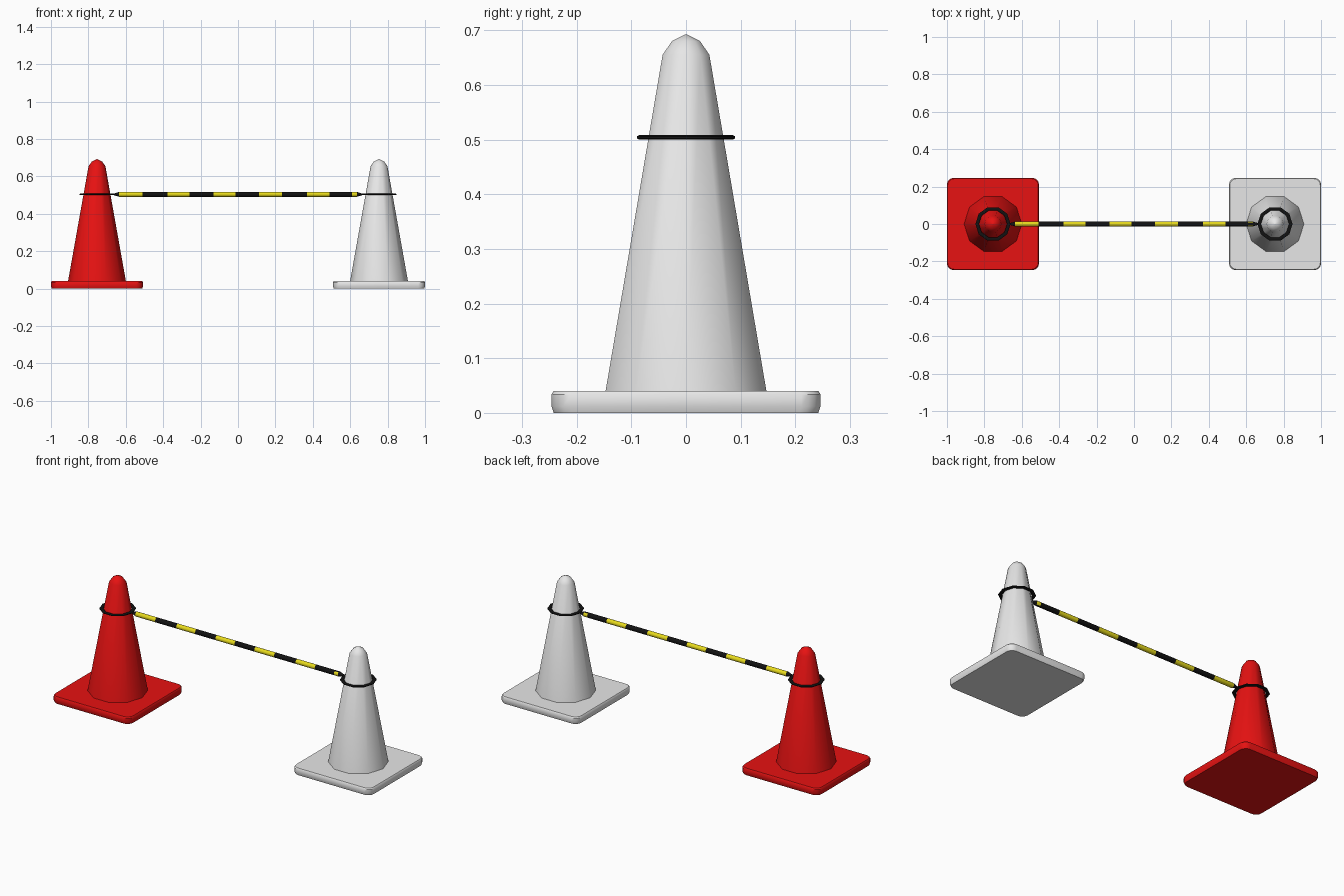
import bpy, bmesh, math

if "Cube" in bpy.data.objects:
    bpy.data.objects.remove(bpy.data.objects["Cube"])

SIDES = 10
CENTRE_X = 0.754
ROPE_Z = 0.504


def material(name, rgb):
    m = bpy.data.materials.new(name)
    m.use_nodes = True
    m.diffuse_color = (*rgb, 1)
    bsdf = next(n for n in m.node_tree.nodes if n.type == 'BSDF_PRINCIPLED')
    bsdf.inputs["Base Color"].default_value = (*rgb, 1)
    return m


red = material("red plastic", (0.8, 0.006, 0.006))
white = material("white plastic", (0.8, 0.8, 0.8))
black = material("black", (0.006, 0.006, 0.006))
yellow = material("yellow", (0.8, 0.7, 0.012))


def finish(bm, name, mats, location, angle):
    bmesh.ops.recalc_face_normals(bm, faces=bm.faces[:])
    mesh = bpy.data.meshes.new(name)
    bm.to_mesh(mesh)
    bm.free()
    for m in mats:
        mesh.materials.append(m)
    obj = bpy.data.objects.new(name, mesh)
    obj.location = location
    bpy.context.collection.objects.link(obj)
    bpy.ops.object.select_all(action='DESELECT')
    obj.select_set(True)
    bpy.context.view_layer.objects.active = obj
    bpy.ops.object.shade_smooth_by_angle(angle=math.radians(angle))
    return obj


def loft(loops, closed=False):
    """Skin equal-length point loops; cap the ends unless closed."""
    bm = bmesh.new()
    rings = [[bm.verts.new(p) for p in loop] for loop in loops]
    pairs = list(zip(rings, rings[1:]))
    if closed:
        pairs.append((rings[-1], rings[0]))
    for a, b in pairs:
        n = len(a)
        for i in range(n):
            j = (i + 1) % n
            bm.faces.new((a[i], a[j], b[j], b[i]))
    if not closed:
        bm.faces.new(rings[0][::-1])
        bm.faces.new(rings[-1])
    return bm


def circle(r, z, n=SIDES):
    return [(r * math.cos(math.tau * i / n), r * math.sin(math.tau * i / n), z)
            for i in range(n)]


def rounded_square(half, z, radius=0.035, steps=4):
    pts = []
    for q in range(4):
        mid = math.pi / 4 + q * math.pi / 2
        cx = math.copysign(half - radius, math.cos(mid))
        cy = math.copysign(half - radius, math.sin(mid))
        for s in range(steps + 1):
            a = (q + s / steps) * math.pi / 2
            pts.append((cx + radius * math.cos(a), cy + radius * math.sin(a), z))
    return pts


for side, x, mat in (("right", -CENTRE_X, red), ("left", CENTRE_X, white)):
    # Square foot with softened rim
    foot = [(0.242, 0), (0.246, 0.012), (0.246, 0.034), (0.242, 0.04)]
    finish(loft([rounded_square(h, z) for h, z in foot]),
           side + "_cone_foot", [mat], (x, 0, 0), 35)

    # Tapered body with rounded tip
    body = [(0.155, 0.038), (0.045, 0.655), (0.027, 0.68), (0.002, 0.692)]
    finish(loft([circle(r, z) for r, z in body]),
           side + "_cone_body", [mat], (x, 0, 0), 50)

    # Flattened hanging ring
    section = [(0.094, -0.002), (0.094, 0.002), (0.09, 0.004), (0.079, 0.004),
               (0.075, 0.002), (0.075, -0.002), (0.079, -0.004), (0.09, -0.004)]
    finish(loft([circle(r, z) for r, z in section], closed=True),
           side + "_ring", [black], (x, 0, ROPE_Z), 50)

# Striped bar between the rings, with tapered ends
stripes = [-0.635, -0.51, -0.378, -0.26, -0.132, -0.013,
           0.111, 0.235, 0.37, 0.49, 0.61, 0.635]
stations = ([(-0.668, 0.003)] + [(s, 0.0135) for s in stripes] + [(0.668, 0.003)])
bm = loft([[(x, p[0], p[1]) for p in circle(r, 0, 12)
            ] for x, r in stations])
bm.normal_update()
for f in bm.faces:
    x = f.calc_center_median().x
    band = sum(x > s for s in stripes)
    is_yellow = band % 2 == 1 and band < len(stripes)
    if band == len(stripes) - 1:
        is_yellow = abs(f.normal.y) > 0.6
    f.material_index = int(is_yellow)
finish(bm, "striped_bar", [black, yellow], (0, 0, ROPE_Z), 40)
